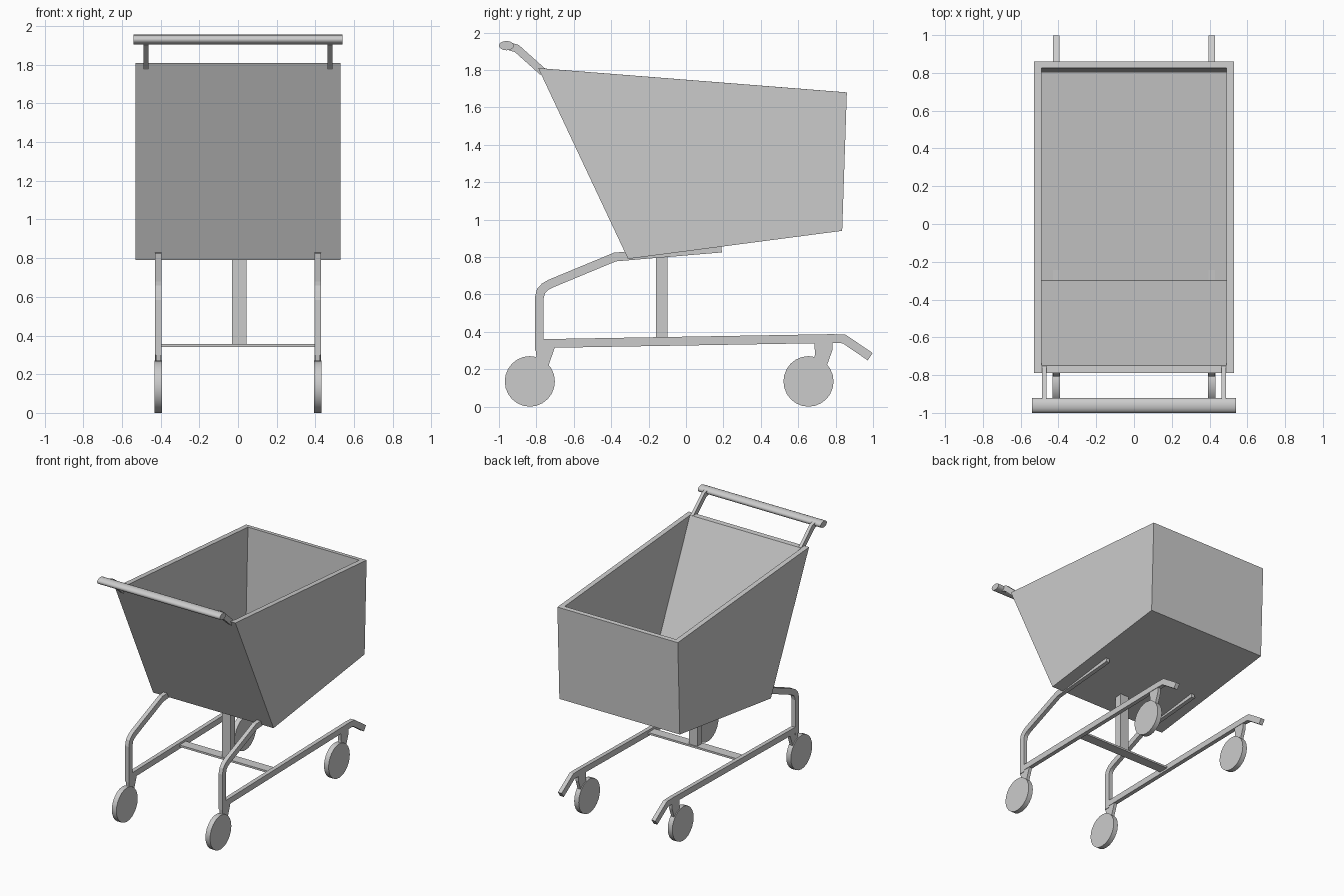
import bpy, bmesh, math
from mathutils import Vector

if "Cube" in bpy.data.objects:
    bpy.data.objects.remove(bpy.data.objects["Cube"])

GREY = (0.6, 0.6, 0.6, 1)
metal = bpy.data.materials.new("light grey metal")
metal.use_nodes = True
metal.diffuse_color = GREY
metal.node_tree.nodes["Principled BSDF"].inputs["Base Color"].default_value = GREY


def finish(bm, name, smooth=False):
    bmesh.ops.recalc_face_normals(bm, faces=bm.faces)
    mesh = bpy.data.meshes.new(name)
    bm.to_mesh(mesh)
    bm.free()
    mesh.materials.append(metal)
    obj = bpy.data.objects.new(name, mesh)
    bpy.context.collection.objects.link(obj)
    if smooth:
        bpy.ops.object.select_all(action="DESELECT")
        obj.select_set(True)
        bpy.context.view_layer.objects.active = obj
        bpy.ops.object.shade_smooth_by_angle(angle=math.radians(40))
    return obj


def extrude_side(name, outline, x, width, smooth=False):
    """Extrude a (y, z) outline across x, centred on x."""
    bm = bmesh.new()
    face = bm.faces.new([bm.verts.new((x - width / 2, y, z)) for y, z in outline])
    new = bmesh.ops.extrude_face_region(bm, geom=[face])["geom"]
    verts = [v for v in new if isinstance(v, bmesh.types.BMVert)]
    bmesh.ops.translate(bm, verts=verts, vec=(width, 0, 0))
    return finish(bm, name, smooth)


def band(path, thick):
    """Outline of a bar following a (y, z) path, with mitred corners."""
    pts = [Vector(p) for p in path]
    dirs = [(b - a).normalized() for a, b in zip(pts, pts[1:])]
    left, right = [], []
    for i, p in enumerate(pts):
        a, b = dirs[max(i - 1, 0)], dirs[min(i, len(dirs) - 1)]
        n = Vector((-a.y - b.y, a.x + b.x)).normalized()
        off = n * (thick / 2 / n.dot(Vector((-a.y, a.x))))
        left.append(p + off)
        right.append(p - off)
    return left + right[::-1]


def ellipse(cy, cz, ry, rz, n):
    return [(cy + ry * math.cos(math.tau * i / n), cz + rz * math.sin(math.tau * i / n))
            for i in range(n)]


def box(name, lo, hi):
    outline = [(lo[1], lo[2]), (hi[1], lo[2]), (hi[1], hi[2]), (lo[1], hi[2])]
    return extrude_side(name, outline, (lo[0] + hi[0]) / 2, hi[0] - lo[0])


# Open basket: outer shell, rim and tapered cavity
outer = [(-0.79, 1.81), (0.86, 1.68), (0.835, 0.94), (-0.31, 0.79)]
inner = [(-0.75, 1.807), (0.825, 1.683), (0.802, 0.972), (-0.298, 0.828)]
bm = bmesh.new()
rings = []
for outline, half in ((outer, 0.53), (inner, 0.49)):
    rings.append([[bm.verts.new((s * half, y, z)) for y, z in outline] for s in (-1, 1)])
for l, r in rings:
    for i in (1, 2, 3):
        j = (i + 1) % 4
        bm.faces.new((l[i], l[j], r[j], r[i]))
    bm.faces.new(l)
    bm.faces.new(r)
(ol, orr), (il, ir) = rings
for a, b, c, d in ((ol[0], ol[1], il[1], il[0]), (orr[0], orr[1], ir[1], ir[0]),
                   (ol[0], orr[0], ir[0], il[0]), (ol[1], orr[1], ir[1], il[1])):
    bm.faces.new((a, b, c, d))
finish(bm, "basket")

# Push handle
extrude_side("handle", ellipse(-0.96, 1.93, 0.04, 0.025, 16), 0, 1.08, True)

# Side frames, forks, wheels and handle brackets
upper = [(-0.785, 0.30), (-0.785, 0.58), (-0.775, 0.618), (-0.755, 0.64),
         (-0.725, 0.657), (-0.38, 0.80), (0.19, 0.848)]
lower = [(-0.785, 0.337), (0.78, 0.364), (0.845, 0.362), (0.985, 0.267)]
bracket = [(-0.95, 1.928), (-0.905, 1.915), (-0.765, 1.79)]
rear_fork = [(-0.805, 0.31), (-0.70, 0.32), (-0.735, 0.22), (-0.835, 0.16), (-0.8, 0.27)]
front_fork = [(0.685, 0.355), (0.785, 0.355), (0.782, 0.30), (0.75, 0.21),
              (0.655, 0.16), (0.69, 0.28)]
for side, s in (("left", 1), ("right", -1)):
    x = 0.412 * s
    extrude_side(side + "_upper_tube", band(upper, 0.047), x, 0.033)
    extrude_side(side + "_lower_rail", band(lower, 0.047), x, 0.033)
    extrude_side(side + "_handle_bracket", band(bracket, 0.042), 0.475 * s, 0.025)
    for end, y, fork in (("rear", -0.835, rear_fork), ("front", 0.655, front_fork)):
        extrude_side(f"{side}_{end}_fork", fork, x, 0.026)
        extrude_side(f"{side}_{end}_wheel", ellipse(y, 0.135, 0.134, 0.135, 24),
                     x, 0.04, True)

# Central column and cross bar
box("column", (-0.03, -0.16, 0.35), (0.045, -0.10, 0.83))
box("cross_bar", (-0.41, -0.17, 0.34), (0.41, -0.09, 0.355))
